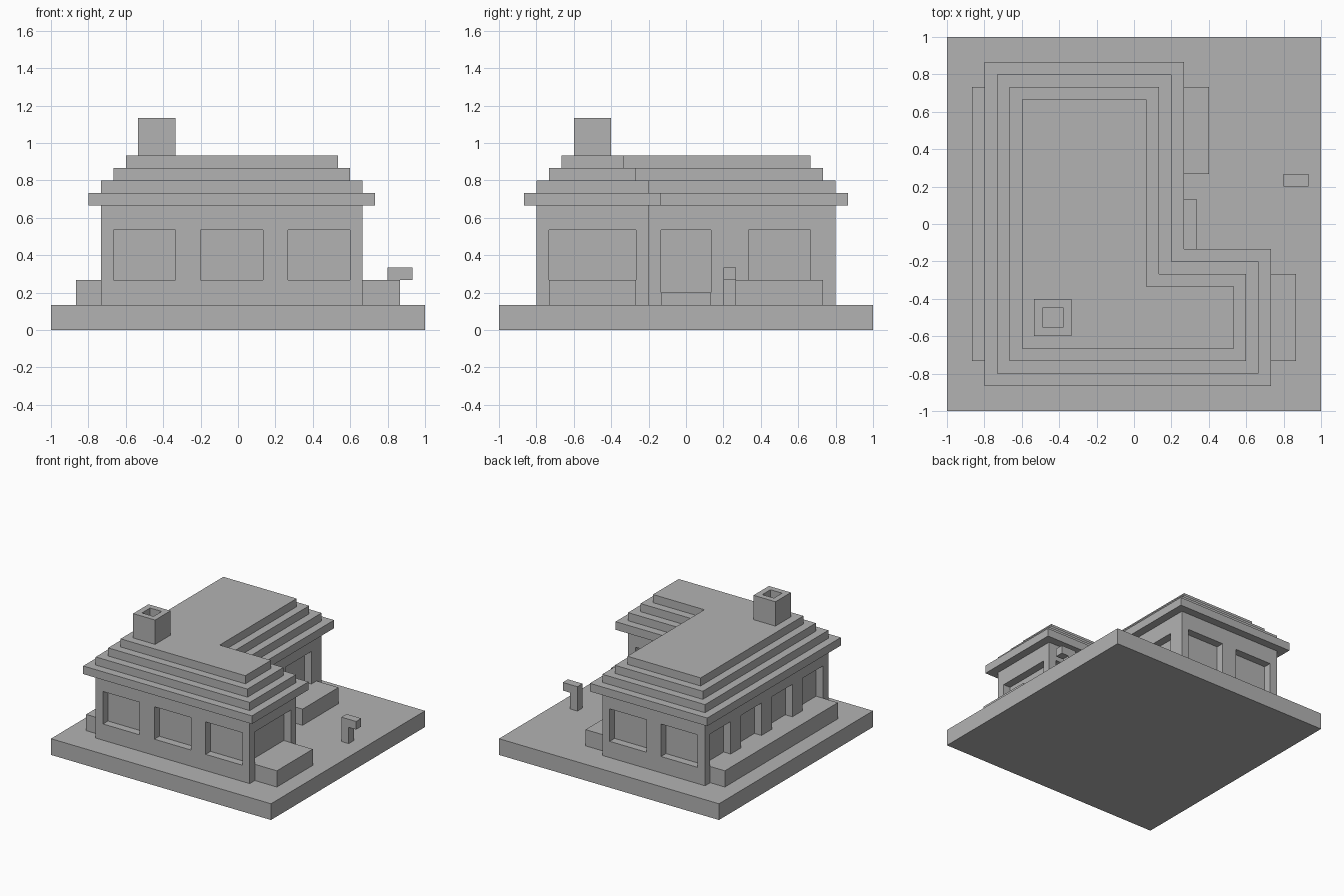
import bpy
import bmesh
from mathutils import Matrix, Vector

U = 1 / 15  # the building module; all sizes below are in modules

cube = bpy.data.objects.get("Cube")
if cube:
    bpy.data.objects.remove(cube, do_unlink=True)

grey = bpy.data.materials.new("light_grey")
grey.use_nodes = True
grey.diffuse_color = (0.45, 0.45, 0.45, 1)
grey.node_tree.nodes["Principled BSDF"].inputs["Base Color"].default_value = grey.diffuse_color


def finish(name, bm):
    bmesh.ops.recalc_face_normals(bm, faces=bm.faces)
    bm.transform(Matrix.Scale(U, 4))
    mesh = bpy.data.meshes.new(name)
    bm.to_mesh(mesh)
    bm.free()
    mesh.materials.append(grey)
    obj = bpy.data.objects.new(name, mesh)
    bpy.context.collection.objects.link(obj)
    return obj


def add_box(bm, x, y, z):
    size = Vector((x[1] - x[0], y[1] - y[0], z[1] - z[0]))
    centre = Vector((sum(x), sum(y), sum(z))) / 2
    matrix = Matrix.Translation(centre) @ Matrix.Diagonal((*size, 1))
    bmesh.ops.create_cube(bm, size=1, matrix=matrix)


def box(name, x, y, z):
    bm = bmesh.new()
    add_box(bm, x, y, z)
    return finish(name, bm)


def l_block(name, grow, z0, z1):
    """L-shaped storey or roof course, grown outward from the wall line."""
    g = grow
    outline = [(-11 - g, -12 - g), (10 + g, -12 - g), (10 + g, -3 + g),
               (3 + g, -3 + g), (3 + g, 12 + g), (-11 - g, 12 + g)]
    bm = bmesh.new()
    face = bm.faces.new([bm.verts.new((x, y, z0)) for x, y in outline])
    new = bmesh.ops.extrude_face_region(bm, geom=[face], use_keep_orig=True)["geom"]
    top = [v for v in new if isinstance(v, bmesh.types.BMVert)]
    bmesh.ops.translate(bm, verts=top, vec=(0, 0, z1 - z0))
    return finish(name, bm)


# Ground slab and walls
box("ground_slab", (-15, 15), (-15, 15), (0, 2))
walls = l_block("walls", 0, 2, 10)

# Window and door recesses: axis, wall position, outward sign, spans, sill height
recesses = [
    ("y", -12, -1, [(-10, -5), (-3, 2), (4, 9)], 4),
    ("y", 12, 1, [(-10, -5), (-3, 2)], 4),
    ("y", -3, 1, [(4, 9)], 4),
    ("x", -11, -1, [(-11, -7), (-5, -1), (1, 5), (7, 11)], 4),
    ("x", 10, 1, [(-11, -4)], 4),
    ("x", 3, 1, [(5, 10)], 4),
    ("x", 3, 1, [(-2, 2)], 3),
]
bm = bmesh.new()
for axis, wall, out, spans, sill in recesses:
    depth = sorted((wall - out * 0.96, wall + out * 0.5))
    for span in spans:
        x, y = (span, depth) if axis == "y" else (depth, span)
        add_box(bm, x, y, (sill, 8))
cutter = finish("recess_cutter", bm)
cutter.hide_render = True
cut = walls.modifiers.new("recesses", "BOOLEAN")
cut.operation = "DIFFERENCE"
cut.solver = "EXACT"
cut.object = cutter
bpy.context.view_layer.objects.active = walls
bpy.ops.object.modifier_apply(modifier=cut.name)
bpy.data.objects.remove(cutter, do_unlink=True)

# Stepped roof: eaves first, then shrinking courses
for i, name in enumerate(["roof_eaves", "roof_lower", "roof_middle", "roof_top"]):
    l_block(name, 1 - i, 10 + i, 11 + i)

# Chimney with an open flue
bm = bmesh.new()
add_box(bm, (-8, -5), (-9, -6), (14, 17))
bm.normal_update()
top = max(bm.faces, key=lambda f: f.calc_center_median().z)
bmesh.ops.inset_region(bm, faces=[top], thickness=1)
flue = bmesh.ops.extrude_discrete_faces(bm, faces=[top])["faces"][0]
bmesh.ops.translate(bm, verts=flue.verts, vec=(0, 0, -2))
finish("chimney", bm)

# Planters under the windows and the door step
box("right_planter", (-13, -11), (-11, 11), (2, 4))
box("left_planter", (10, 13), (-11, -4), (2, 4))
box("courtyard_planter", (3, 6), (4, 11), (2, 4))
box("door_step", (3, 5), (-2, 2), (2, 3))

# Mailbox
box("mailbox_post", (12, 13), (3, 4), (2, 4))
box("mailbox", (12, 14), (3, 4), (4, 5))
